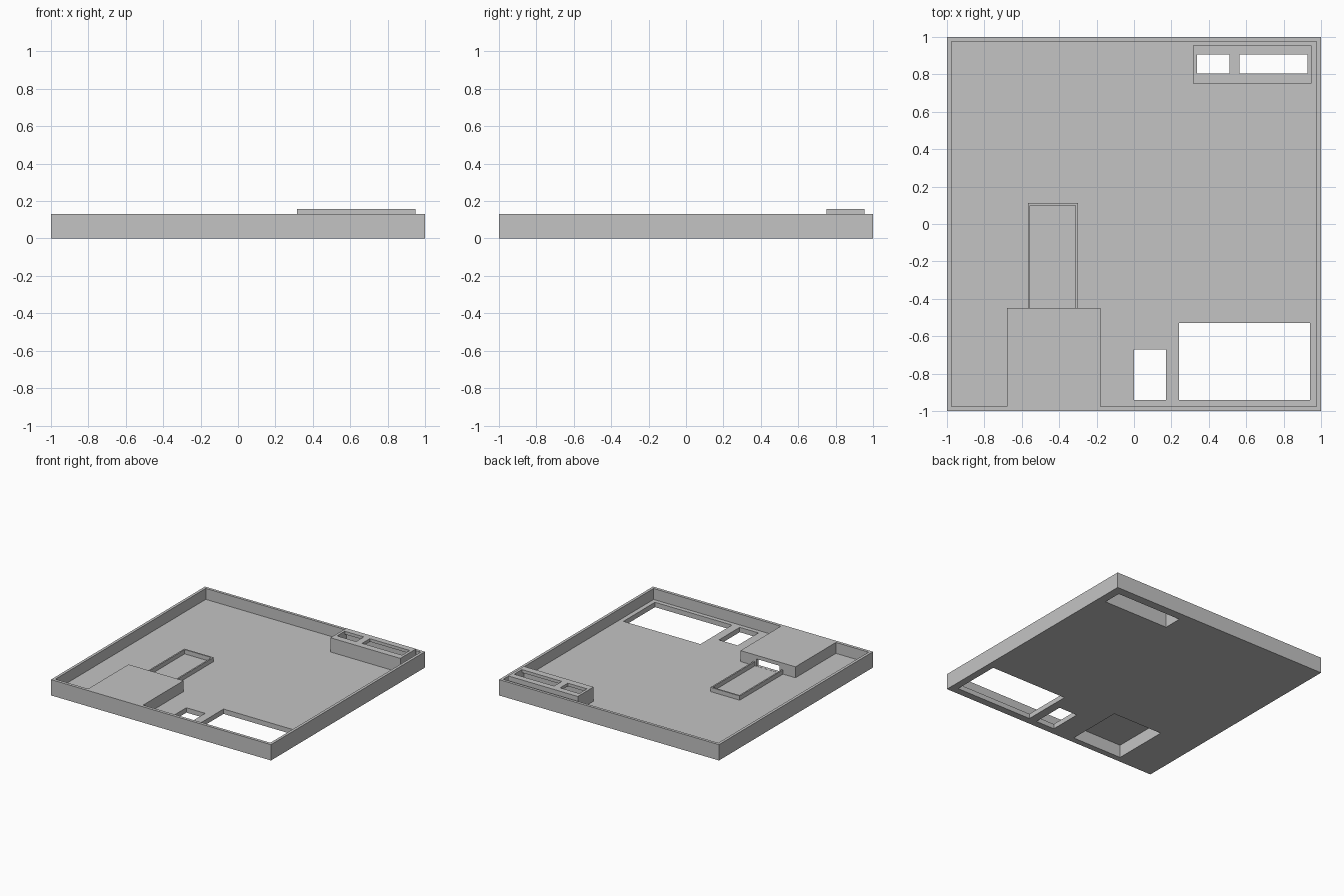
import bpy
import bmesh
from mathutils import Vector

default = bpy.data.objects.get("Cube")
if default:
    bpy.data.objects.remove(default, do_unlink=True)

# One plain grey plastic
grey = bpy.data.materials.new("light_grey")
grey.use_nodes = True
colour = (0.55, 0.55, 0.55, 1)
grey.diffuse_color = colour
grey.node_tree.nodes["Principled BSDF"].inputs["Base Color"].default_value = colour


def block(name, x, y, z):
    """Box spanning the given (low, high) ranges."""
    bm = bmesh.new()
    bmesh.ops.create_cube(bm, size=1)
    for v in bm.verts:
        v.co = Vector(r[0] if c < 0 else r[1] for c, r in zip(v.co, (x, y, z)))
    mesh = bpy.data.meshes.new(name)
    bm.to_mesh(mesh)
    bm.free()
    mesh.materials.append(grey)
    obj = bpy.data.objects.new(name, mesh)
    bpy.context.collection.objects.link(obj)
    return obj


def combine(target, tool, operation="DIFFERENCE"):
    """Apply a boolean and discard the tool."""
    bpy.context.view_layer.objects.active = target
    mod = target.modifiers.new(operation.lower(), "BOOLEAN")
    mod.operation = operation
    mod.solver = "EXACT"
    mod.object = tool
    tool.hide_render = True
    bpy.ops.object.modifier_apply(modifier=mod.name)
    bpy.data.objects.remove(tool, do_unlink=True)


FLOOR, RIM, ROOF = 0.04, 0.13, 0.105
BELOW, ABOVE = -0.1, 0.3

# Tray: hollowed from above, leaving the raised front housing solid
tray = block("tray", (-1, 1), (-1, 1), (0, RIM))
cavity = block("cavity", (-0.977, 0.977), (-0.975, 0.977), (FLOOR, ABOVE))
combine(cavity, block("housing_keep", (-0.68, -0.18), (-1.2, -0.45), (BELOW, 0.5)))
combine(tray, cavity)

# Raised port block in the back left corner
combine(tray, block("port_block", (0.315, 0.95), (0.75, 0.955), (0.02, 0.157)), "UNION")

# Pockets from below, floor windows, port slots and the housing doorway
cutters = {
    "housing_pocket": ((-0.66, -0.205), (-0.95, -0.475), (BELOW, ROOF)),
    "port_pocket": ((0.335, 0.93), (0.775, 0.93), (BELOW, 0.132)),
    "small_window": ((0, 0.17), (-0.94, -0.67), (BELOW, ABOVE)),
    "large_window": ((0.24, 0.94), (-0.94, -0.53), (BELOW, ABOVE)),
    "short_slot": ((0.337, 0.51), (0.805, 0.905), (0.1, ABOVE)),
    "long_slot": ((0.565, 0.928), (0.805, 0.905), (0.1, ABOVE)),
    "doorway": ((-0.535, -0.325), (-0.5, -0.43), (FLOOR + 0.001, 0.1)),
}
for name, ranges in cutters.items():
    combine(tray, block(name, *ranges))

# Low U-shaped fence behind the housing
fence = block("channel_fence", (-0.567, -0.3), (-0.46, 0.112), (0.02, 0.075))
combine(fence, block("channel_gap", (-0.555, -0.312), (-0.6, 0.1), (BELOW, ABOVE)))
